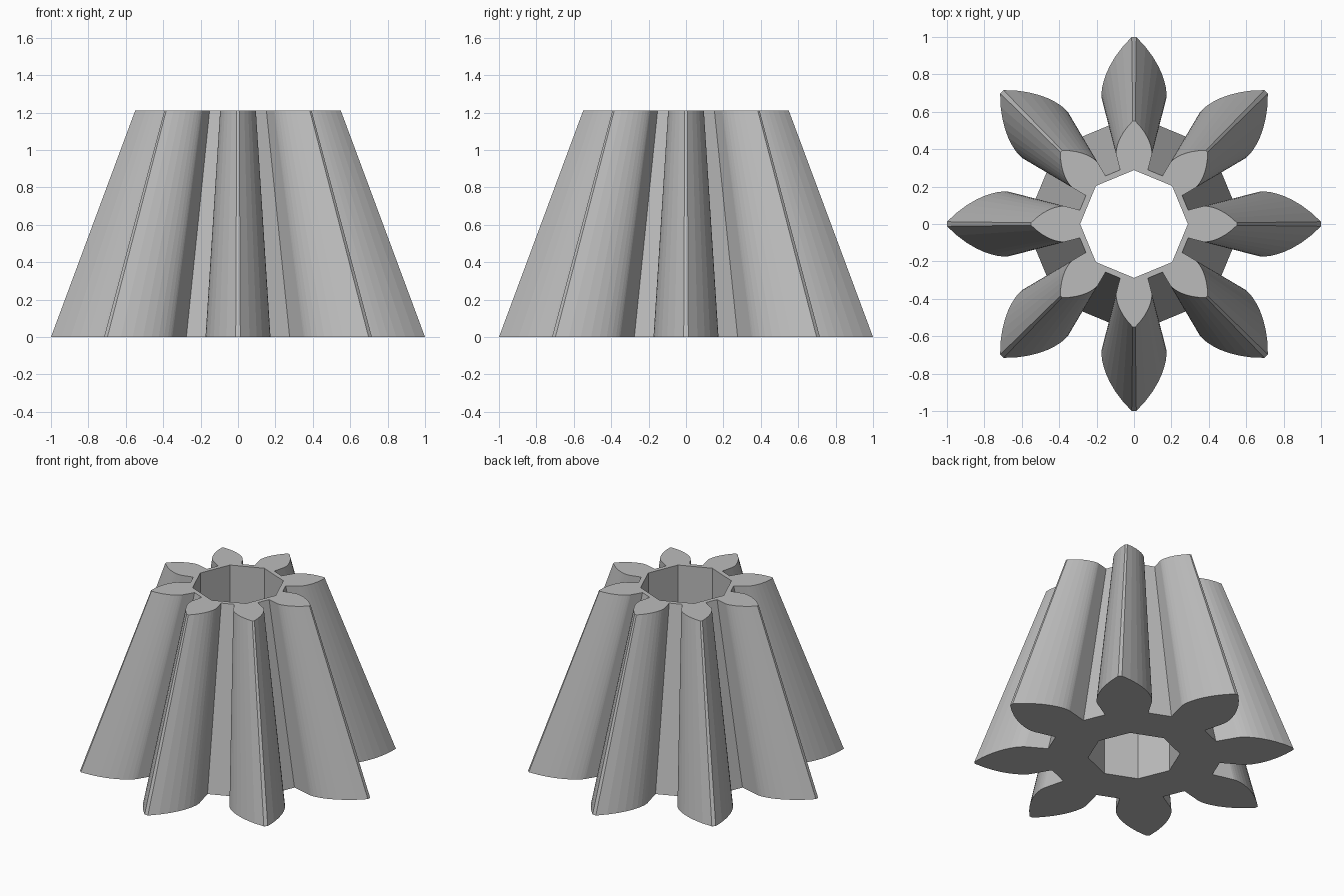
import bpy, bmesh
from math import sin, cos, tan, atan, pi, sqrt

cube = bpy.data.objects.get("Cube")
if cube:
    bpy.data.objects.remove(cube, do_unlink=True)

TEETH = 8
TIP_R, BASE_R, ROOT_R, BORE_R = 1.0, 0.69, 0.543, 0.288
HALF_ANGLE = 0.252      # half the angular tooth thickness at the base circle
HEIGHT, TOP_SCALE = 1.21, 0.55
STEPS = 10              # facets along each involute flank

steel = bpy.data.materials.new("grey_steel")
steel.use_nodes = True
steel.diffuse_color = (0.5, 0.5, 0.5, 1)
steel.node_tree.nodes["Principled BSDF"].inputs["Base Color"].default_value = (0.5, 0.5, 0.5, 1)


def polar(r, a):
    return r * cos(a), r * sin(a)


# One flank in polar form, from the tip down the involute to the root
max_roll = sqrt((TIP_R / BASE_R) ** 2 - 1)
flank = []
for i in range(STEPS, -1, -1):
    roll = max_roll * i / STEPS
    flank.append((BASE_R * sqrt(1 + roll * roll), HALF_ANGLE - (roll - atan(roll))))
flank.append((ROOT_R, HALF_ANGLE))

# One repeat of the outline: tip centre, flank down, next flank up
pitch = 2 * pi / TEETH
tip_centre = TIP_R * cos(flank[0][1])
sector = [(tip_centre, 0)] + flank + [(r, pitch - a) for r, a in reversed(flank)]
count = len(sector)

bm = bmesh.new()


def ring(points, scale, z):
    return [bm.verts.new((x * scale, y * scale, z)) for x, y in points]


outline = [polar(r, a + k * pitch) for k in range(TEETH) for r, a in sector]
bore = [polar(BORE_R, k * pitch) for k in range(TEETH)]
outer_low, outer_high = ring(outline, 1, 0), ring(outline, TOP_SCALE, HEIGHT)
bore_low, bore_high = ring(bore, 1, 0), ring(bore, 1, HEIGHT)


def walls(low, high):
    for i in range(len(low)):
        j = (i + 1) % len(low)
        bm.faces.new((low[i], low[j], high[j], high[i]))


# Tapered teeth and straight octagonal bore
walls(outer_low, outer_high)
walls(bore_high, bore_low)

# End caps, one face from tooth centre to tooth centre
for k in range(TEETH):
    n = (k + 1) % TEETH
    for outer, inner, is_low in ((outer_low, bore_low, True), (outer_high, bore_high, False)):
        loop = [inner[k]] + outer[k * count:(k + 1) * count] + [outer[n * count], inner[n]]
        bm.faces.new(loop[::-1] if is_low else loop)

bmesh.ops.recalc_face_normals(bm, faces=bm.faces)
# Let the cap faces merge into plain triangles for a clean concave fill
caps = [f for f in bm.faces if len(f.verts) > 4]
bmesh.ops.triangulate(bm, faces=caps, ngon_method='EAR_CLIP')

mesh = bpy.data.meshes.new("bevel_gear")
bm.to_mesh(mesh)
bm.free()
mesh.materials.append(steel)
gear = bpy.data.objects.new("bevel_gear", mesh)
bpy.context.collection.objects.link(gear)
